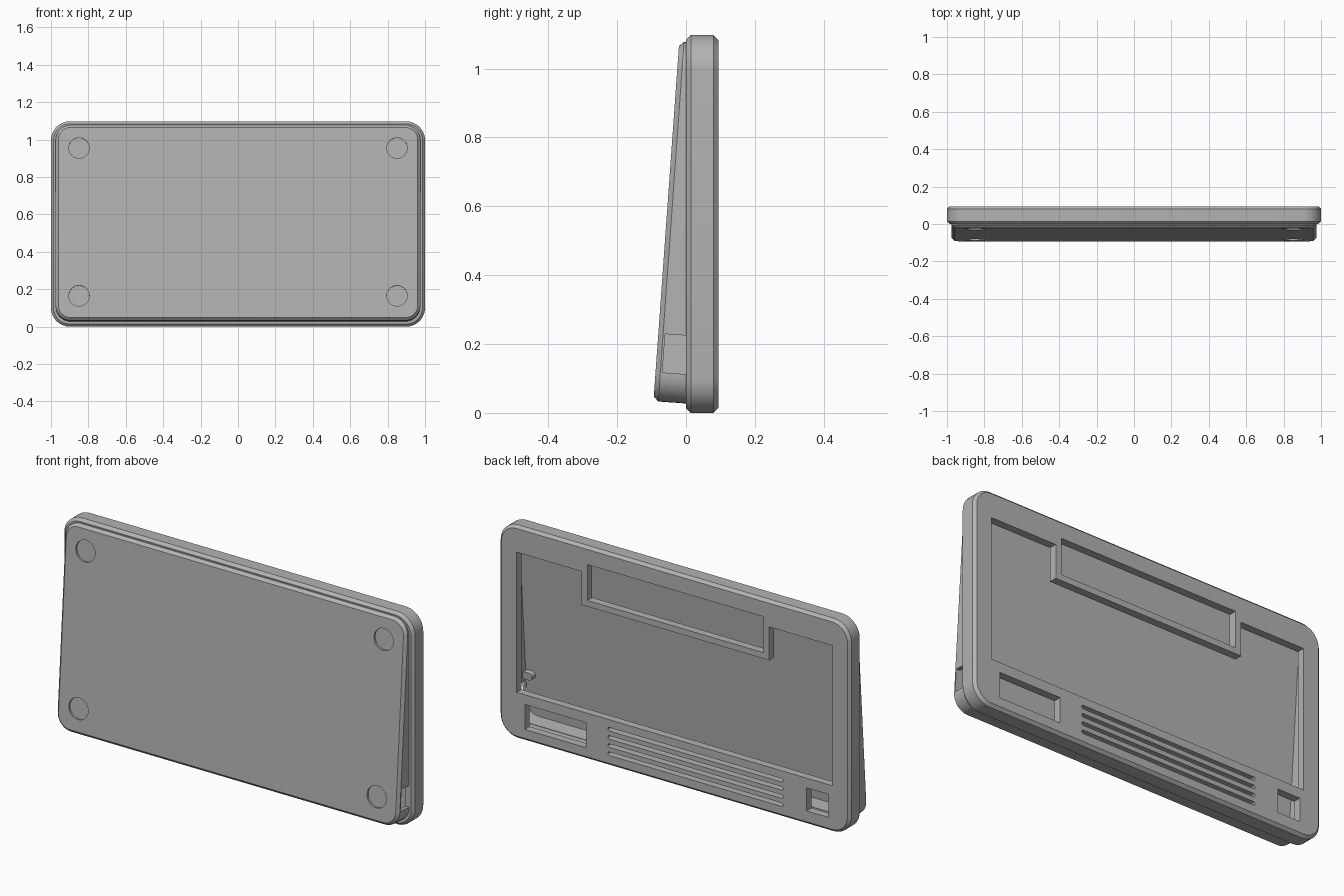
import bpy, bmesh, math
from mathutils import Matrix, Vector

cube = bpy.data.objects.get("Cube")
if cube:
    bpy.data.objects.remove(cube, do_unlink=True)

grey = bpy.data.materials.new("matte grey plastic")
grey.use_nodes = True
COLOUR = (0.45, 0.45, 0.45, 1)
grey.diffuse_color = COLOUR
grey.node_tree.nodes["Principled BSDF"].inputs["Base Color"].default_value = COLOUR

TILT = math.radians(4.1)
LEAN = Matrix.Translation((0, -0.0945, 0.034)) @ Matrix.Rotation(-TILT, 4, 'X')


def rounded_rect(x0, x1, z0, z1, r, n=8):
    """Outline points in x and z, with rounded corners."""
    if r == 0:
        return [(x0, z0), (x1, z0), (x1, z1), (x0, z1)]
    pts = []
    corners = [(x1 - r, z1 - r), (x0 + r, z1 - r), (x0 + r, z0 + r), (x1 - r, z0 + r)]
    for q, (cx, cz) in enumerate(corners):
        for i in range(n + 1):
            a = (q + i / n) * math.pi / 2
            pts.append((cx + r * math.cos(a), cz + r * math.sin(a)))
    return pts


def loft(name, layers, matrix=Matrix()):
    """Solid through a stack of (y, outline) layers."""
    bm = bmesh.new()
    rings = [[bm.verts.new(matrix @ Vector((x, y, z))) for x, z in pts] for y, pts in layers]
    for a, b in zip(rings, rings[1:]):
        for i in range(len(a)):
            j = (i + 1) % len(a)
            bm.faces.new((a[i], a[j], b[j], b[i]))
    bm.faces.new(rings[0])
    bm.faces.new(rings[-1])
    bmesh.ops.recalc_face_normals(bm, faces=bm.faces)
    mesh = bpy.data.meshes.new(name)
    bm.to_mesh(mesh)
    bm.free()
    mesh.materials.append(grey)
    obj = bpy.data.objects.new(name, mesh)
    bpy.context.collection.objects.link(obj)
    return obj


def prism(name, pts, y0, y1, matrix=Matrix()):
    return loft(name, [(y0, pts), (y1, pts)], matrix)


def cut(obj, cutters):
    for cutter in cutters:
        mod = obj.modifiers.new("cut", 'BOOLEAN')
        mod.operation = 'DIFFERENCE'
        mod.solver = 'EXACT'
        mod.object = cutter
        bpy.context.view_layer.objects.active = obj
        bpy.ops.object.modifier_apply(modifier=mod.name)
        bpy.data.objects.remove(cutter, do_unlink=True)


def smooth(obj):
    bpy.ops.object.select_all(action='DESELECT')
    obj.select_set(True)
    bpy.context.view_layer.objects.active = obj
    bpy.ops.object.shade_smooth_by_angle(angle=math.radians(25))


# Display frame: chamfered tray, hollow from the front
H, D, C = 1.097, 0.094, 0.014
full = rounded_rect(-1, 1, 0, H, 0.1)
inset = rounded_rect(C - 1, 1 - C, C, H - C, 0.1 - C)
frame = loft("display_frame", [(0, inset), (C, full), (D - C, full), (D, inset)])
cutters = [prism("cavity", rounded_rect(-0.955, 0.955, 0.045, 1.055, 0.06), -0.05, D - 0.04)]

# Large screen opening with a tab hanging from its top edge
L, R, BOTTOM, TOP = -0.9, 0.9, 0.239, 0.961
TL, TR, TB = -0.54, 0.53, 0.789
opening = [(L, BOTTOM), (R, BOTTOM), (R, TOP), (TR, TOP), (TR, TB), (TL, TB), (TL, TOP), (L, TOP)]
cutters.append(prism("opening", opening, 0.02, 0.2))

# Window in the tab and the two lower windows
for x0, x1, z0, z1 in [(-0.507, 0.497, 0.82, 1.005), (0.505, 0.853, 0.06, 0.189),
                       (-0.878, -0.753, 0.07, 0.189)]:
    cutters.append(prism("window", rounded_rect(x0, x1, z0, z1, 0), 0.02, 0.2))

# Speaker slots
for i in range(4):
    z = 0.19 - 0.042 * i
    cutters.append(prism("slot", rounded_rect(-0.62, 0.38, z - 0.009, z + 0.009, 0.0085), 0.02, 0.2))
cut(frame, cutters)
smooth(frame)

# Leaning rear shell: wedge with chamfered face, trimmed where it meets the frame
V, W = 1.047, 0.975
face = rounded_rect(C - W, W - C, C, V - C, 0.08 - C)
edge = rounded_rect(-W, W, 0, V, 0.08)
shell = loft("wedge_shell", [(0, face), (C, edge), (0.2, edge)], LEAN)
cutters = [
    prism("trim", rounded_rect(-2, 2, -1, 2, 0), 0.002, 0.5),
    prism("hollow", rounded_rect(-0.955, 0.955, 0.02, V - 0.02, 0.06), 0.018, 0.3, LEAN),
    prism("side_port", rounded_rect(0.9, 1.1, 0.085, 0.197, 0), 0.02, 0.3, LEAN),
]

# Round foot recesses
for x in (-0.85, 0.85):
    for v in (0.131, 0.923):
        disc = rounded_rect(x - 0.055, x + 0.055, v - 0.055, v + 0.055, 0.0549)
        cutters.append(prism("foot_recess", disc, -0.05, 0.01, LEAN))
cut(shell, cutters)
smooth(shell)

# Small boss inside the shell, above the side port
boss = prism("inner_boss", rounded_rect(0.9, 0.96, 0.215, 0.255, 0.0195), 0.012, 0.045, LEAN)
smooth(boss)
